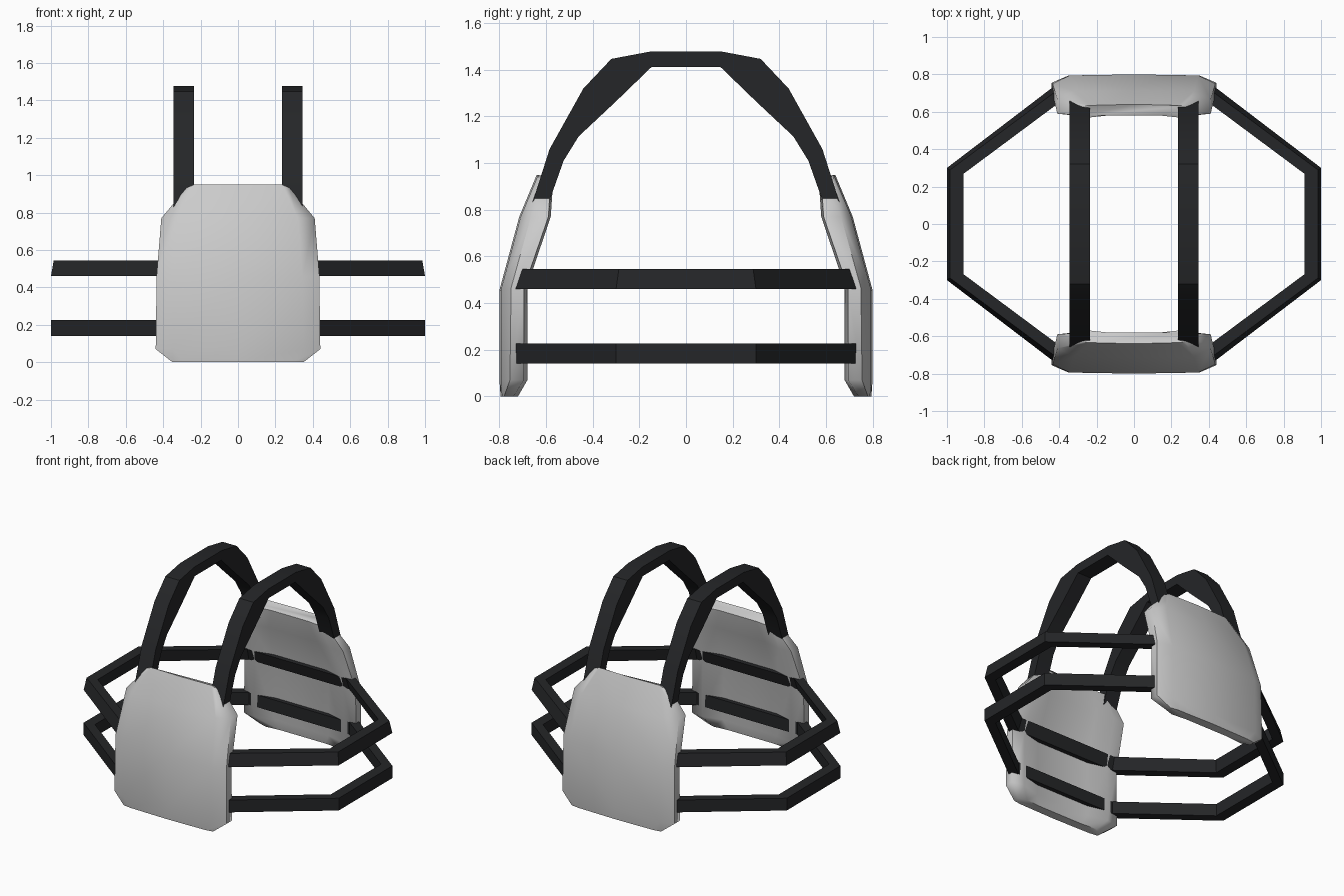
import bpy, bmesh
from mathutils import Vector

if "Cube" in bpy.data.objects:
    bpy.data.objects.remove(bpy.data.objects["Cube"])

dark = bpy.data.materials.new("dark_webbing")
dark.diffuse_color = (0.018, 0.019, 0.021, 1)
dark.use_nodes = True
dark.node_tree.nodes["Principled BSDF"].inputs["Base Color"].default_value = dark.diffuse_color


def finish(name, bm, angle, mat=None):
    bmesh.ops.recalc_face_normals(bm, faces=bm.faces[:])
    me = bpy.data.meshes.new(name)
    bm.to_mesh(me)
    bm.free()
    ob = bpy.data.objects.new(name, me)
    bpy.context.collection.objects.link(ob)
    if mat:
        me.materials.append(mat)
    bpy.ops.object.select_all(action='DESELECT')
    ob.select_set(True)
    bpy.context.view_layer.objects.active = ob
    bpy.ops.object.shade_smooth_by_angle(angle=angle)
    return ob


def loft(bm, rings, closed=False):
    # skin a list of point rings, capping the ends unless closed
    loops = [[bm.verts.new(p) for p in r] for r in rings]
    n = len(loops[0])
    pairs = list(zip(loops, loops[1:]))
    if closed:
        pairs.append((loops[-1], loops[0]))
    for a, b in pairs:
        for i in range(n):
            j = (i + 1) % n
            bm.faces.new((a[i], a[j], b[j], b[i]))
    if not closed:
        bm.faces.new(loops[0][::-1])
        bm.faces.new(loops[-1])


# Armour plates: z outer, z inner, half width, flat half width,
# y outer, y side outer, y side inner, y inner rim, hollow depth
ROWS = [
    (0.00, 0.00, 0.35, 0.29, 0.795, 0.78, 0.74, 0.72, 0.01),
    (0.07, 0.07, 0.44, 0.35, 0.80, 0.755, 0.695, 0.68, 0.035),
    (0.455, 0.475, 0.435, 0.345, 0.80, 0.75, 0.695, 0.68, 0.035),
    (0.77, 0.77, 0.41, 0.32, 0.715, 0.665, 0.59, 0.58, 0.03),
    (0.95, 0.915, 0.275, 0.235, 0.64, 0.63, 0.58, 0.57, 0.01),
]


def plate(name, s):
    bm = bmesh.new()
    rings = []
    for zo, zi, w, f, yo, yso, ysi, yi, h in ROWS:
        zm = (zo + zi) / 2
        rings.append([(x, s * y, z) for x, y, z in (
            (-w, yso, zm), (-f, yo - 0.006, zo), (0, yo, zo), (f, yo - 0.006, zo), (w, yso, zm),
            (w, ysi, zm), (f, yi, zi), (0.6 * f, yi + h, zi), (0, yi + h, zi),
            (-0.6 * f, yi + h, zi), (-f, yi, zi), (-w, ysi, zm))])
    loft(bm, rings)
    finish(name, bm, 1.0)


plate("front_plate", -1)
plate("back_plate", 1)

# Shoulder straps: (outer y, z) and (inner y, z) along half of the arch
ARCH = [
    ((-0.665, 0.81), (-0.585, 0.84)),
    ((-0.585, 1.06), (-0.525, 1.01)),
    ((-0.44, 1.32), (-0.46, 1.115)),
    ((-0.32, 1.447), (-0.30, 1.265)),
    ((-0.155, 1.478), (-0.148, 1.412)),
]
full = ARCH + [((-o[0], o[1]), (-i[0], i[1])) for o, i in reversed(ARCH)]
for name, s in (("left_shoulder_strap", -1), ("right_shoulder_strap", 1)):
    bm = bmesh.new()
    a, b = s * 0.235, s * 0.345
    loft(bm, [[(a, *o), (b, *o), (b, *i), (a, *i)] for o, i in full])
    finish(name, bm, 0.6, dark)

# Waist belts: octagonal closed bands running through both plates
OUTER = [(1.0, 0.30), (0.42, 0.742)]
INNER = [(0.925, 0.28), (0.394, 0.685)]


def octagon(q):
    (a, b), (c, d) = q
    return [(a, -b), (a, b), (c, d), (-c, d), (-a, b), (-a, -b), (-c, -d), (c, -d)]


def belt(name, z0, z1, sx, sy):
    bm = bmesh.new()
    rings = []
    for o, i in zip(octagon(OUTER), octagon(INNER)):
        rings.append([(o[0], o[1], z0), (o[0] * sx, o[1] * sy, z1),
                      (i[0] * sx, i[1] * sy, z1), (i[0], i[1], z0)])
    loft(bm, rings, closed=True)
    finish(name, bm, 0.6, dark)


belt("lower_belt", 0.14, 0.227, 1.0, 1.0)
belt("upper_belt", 0.46, 0.545, 0.985, 0.96)
